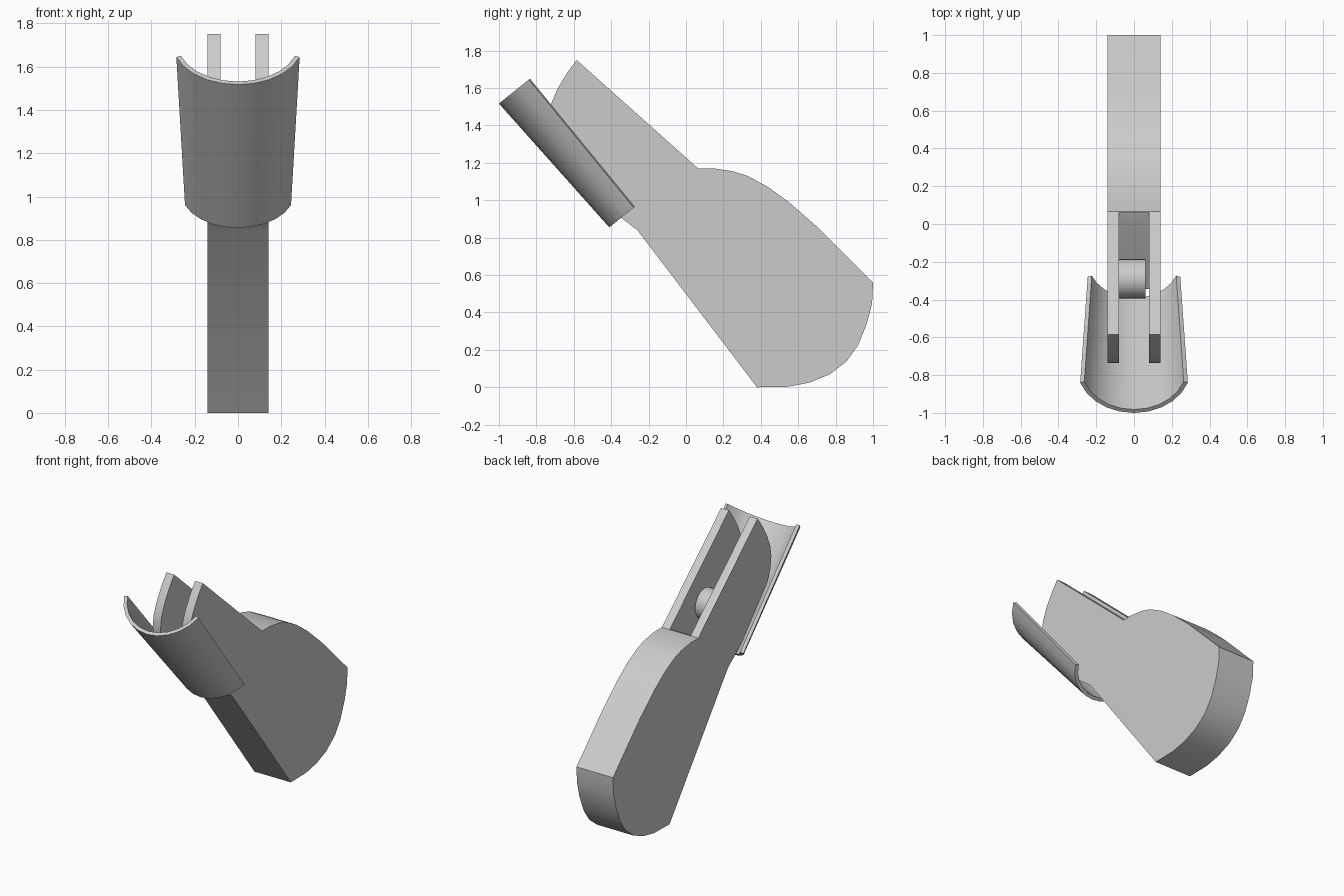
import bpy, bmesh, math
from mathutils import Vector

if "Cube" in bpy.data.objects:
    bpy.data.objects.remove(bpy.data.objects["Cube"])

# One plain grey material
grey = bpy.data.materials.new("light grey")
grey.use_nodes = True
colour = (0.6, 0.6, 0.6, 1)
grey.diffuse_color = colour
for node in grey.node_tree.nodes:
    if node.type == "BSDF_PRINCIPLED":
        node.inputs["Base Color"].default_value = colour


def make_object(name, bm):
    bmesh.ops.recalc_face_normals(bm, faces=bm.faces)
    mesh = bpy.data.meshes.new(name)
    bm.to_mesh(mesh)
    bm.free()
    mesh.materials.append(grey)
    obj = bpy.data.objects.new(name, mesh)
    bpy.context.collection.objects.link(obj)
    return obj


def activate(obj):
    bpy.ops.object.select_all(action="DESELECT")
    obj.select_set(True)
    bpy.context.view_layer.objects.active = obj


def smooth(obj):
    activate(obj)
    bpy.ops.object.shade_smooth_by_angle(angle=math.radians(30))


def extrude_profile(name, points, x0, x1):
    """Extrude a (y, z) outline across x."""
    bm = bmesh.new()
    face = bm.faces.new([bm.verts.new((x0, y, z)) for y, z in points])
    ext = bmesh.ops.extrude_face_region(bm, geom=[face])
    verts = [g for g in ext["geom"] if isinstance(g, bmesh.types.BMVert)]
    bmesh.ops.translate(bm, verts=verts, vec=(x1 - x0, 0, 0))
    return make_object(name, bm)


# Body: side outline with a rounded shoulder, rounded base and arched prong tips
outline = [
    (-0.585, 1.75), (0.065, 1.17), (0.15, 1.17), (0.25, 1.155), (0.33, 1.13),
    (0.44, 1.07), (0.55, 0.99), (0.71, 0.85), (1.0, 0.56), (0.995, 0.45),
    (0.967, 0.34), (0.92, 0.225), (0.86, 0.14), (0.77, 0.07), (0.66, 0.025),
    (0.545, 0.003), (0.38, 0.0), (-0.26, 0.84), (-0.345, 0.905), (-0.40, 0.947),
    (-0.69, 1.27), (-0.725, 1.35), (-0.735, 1.43), (-0.723, 1.51),
    (-0.69, 1.59), (-0.64, 1.675)]
body = extrude_profile("body", outline, -0.14, 0.14)

# Slot between the prongs
slot = [(0.02, 1.15), (-0.345, 0.905), (-0.6, 0.75), (-1.2, 1.5),
        (-0.6, 2.1), (0.11, 1.6), (0.11, 1.195)]
cutter = extrude_profile("slot_cutter", slot, -0.08, 0.08)
cutter.hide_render = True
cut = body.modifiers.new("slot", "BOOLEAN")
cut.object = cutter
cut.operation = "DIFFERENCE"
cut.solver = "EXACT"
activate(body)
bpy.ops.object.modifier_apply(modifier=cut.name)
bpy.data.objects.remove(cutter)
smooth(body)

# Pin fixed to one prong inside the slot
turns = [2 * math.pi * i / 24 for i in range(24)]
pin = extrude_profile(
    "pin", [(-0.29 + 0.105 * math.cos(a), 1.225 + 0.105 * math.sin(a)) for a in turns],
    -0.085, 0.06)
smooth(pin)

# Curved shield: a tapered trough lofted between its two ends
SEGMENTS, THICKNESS = 10, 0.023


def shield_section(bm, front, rim, half_width):
    front, rim = Vector((0, *front)), Vector((0, *rim))
    depth = (rim - front).length
    inward = (rim - front).normalized()
    radius = (half_width ** 2 + depth ** 2) / (2 * depth)
    sweep = math.asin(half_width / radius)
    rows = []
    for r in (radius, radius - THICKNESS):
        row = []
        for i in range(SEGMENTS + 1):
            a = sweep * (2 * i / SEGMENTS - 1)
            p = front + inward * (radius - r * math.cos(a))
            row.append(bm.verts.new((r * math.sin(a), p.y, p.z)))
        rows.append(row)
    return rows[0] + rows[1][::-1]


bm = bmesh.new()
low = shield_section(bm, (-0.41, 0.855), (-0.28, 0.96), 0.245)
high = shield_section(bm, (-1.0, 1.517), (-0.84, 1.645), 0.285)
count = len(low)
for i in range(count):
    j = (i + 1) % count
    bm.faces.new((low[i], low[j], high[j], high[i]))
for ring in (low, high):
    for i in range(SEGMENTS):
        bm.faces.new((ring[i], ring[i + 1], ring[count - 2 - i], ring[count - 1 - i]))
smooth(make_object("shield", bm))
